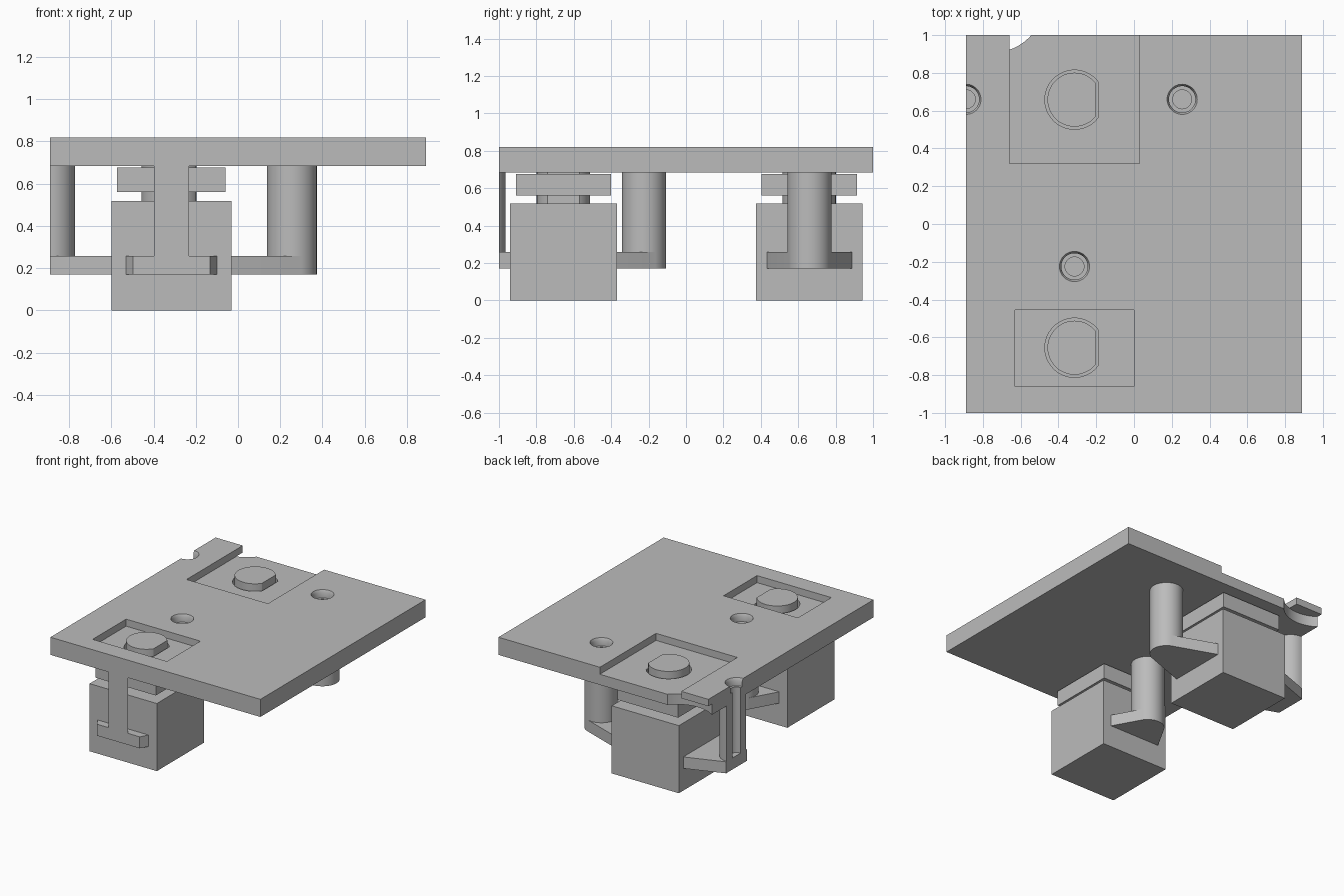
import bpy, bmesh, math
from mathutils import Vector

if "Cube" in bpy.data.objects:
    bpy.data.objects.remove(bpy.data.objects["Cube"], do_unlink=True)

GREY = bpy.data.materials.new("plain_grey")
GREY.use_nodes = True
COLOUR = (0.5, 0.5, 0.5, 1)
GREY.diffuse_color = COLOUR
GREY.node_tree.nodes["Principled BSDF"].inputs["Base Color"].default_value = COLOUR

EDGE_X, EDGE_Y = 0.89, 1.0
PLATE_LOW, PLATE_TOP, FLOOR = 0.684, 0.819, 0.765
FOOT_LOW, FOOT_TOP = 0.17, 0.258
POST_R = 0.118
KEY_X = -0.315


def finish(name, bm):
    bmesh.ops.recalc_face_normals(bm, faces=bm.faces)
    mesh = bpy.data.meshes.new(name)
    bm.to_mesh(mesh)
    bm.free()
    obj = bpy.data.objects.new(name, mesh)
    bpy.context.collection.objects.link(obj)
    mesh.materials.append(GREY)
    return obj


def clip(bm, point, normal):
    """Cut away everything on the normal's side and close the cut."""
    bmesh.ops.bisect_plane(bm, geom=bm.verts[:] + bm.edges[:] + bm.faces[:],
                           plane_co=point, plane_no=normal, clear_outer=True)
    bmesh.ops.holes_fill(bm, edges=[e for e in bm.edges if e.is_boundary])


def clip_to_plate(bm):
    clip(bm, (-EDGE_X, 0, 0), (-1, 0, 0))
    clip(bm, (0, -EDGE_Y, 0), (0, -1, 0))


def box(name, x0, x1, y0, y1, z0, z1):
    bm = bmesh.new()
    bmesh.ops.create_cube(bm, size=1)
    bmesh.ops.scale(bm, vec=(x1 - x0, y1 - y0, z1 - z0), verts=bm.verts)
    bmesh.ops.translate(bm, vec=((x0 + x1) / 2, (y0 + y1) / 2, (z0 + z1) / 2), verts=bm.verts)
    return finish(name, bm)


def cylinder(name, x, y, z0, z1, r, top_r=None, flat=None, trim=False):
    bm = bmesh.new()
    bmesh.ops.create_cone(bm, cap_ends=True, segments=48, radius1=r,
                          radius2=r if top_r is None else top_r, depth=z1 - z0)
    bmesh.ops.translate(bm, vec=(x, y, (z0 + z1) / 2), verts=bm.verts)
    if flat is not None:
        clip(bm, (x + flat, 0, 0), (1, 0, 0))
    if trim:
        clip_to_plate(bm)
    return finish(name, bm)


def foot(name, x, y, direction, reach, half):
    """Wedge that widens from a round post to the side of a block."""
    d = Vector(direction)
    side = Vector((-d.y, d.x))
    centre = Vector((x, y))
    outline = [centre + POST_R * Vector((math.cos(a), math.sin(a)))
               for a in (math.tau * i / 48 for i in range(48))]
    outline += [centre + d * reach + side * half * s for s in (-1, 1)]
    bm = bmesh.new()
    for p in outline:
        for z in (FOOT_LOW, FOOT_TOP):
            bm.verts.new((p.x, p.y, z))
    hull = bmesh.ops.convex_hull(bm, input=bm.verts[:])
    inner = {g for g in hull["geom_interior"] + hull["geom_unused"]
             if isinstance(g, bmesh.types.BMVert)}
    bmesh.ops.delete(bm, geom=list(inner), context="VERTS")
    bmesh.ops.dissolve_limit(bm, angle_limit=0.01, verts=bm.verts, edges=bm.edges)
    clip_to_plate(bm)
    return finish(name, bm)


def cut(target, cutters):
    for c in cutters:
        mod = target.modifiers.new("cut", "BOOLEAN")
        mod.operation, mod.solver, mod.object = "DIFFERENCE", "EXACT", c
        bpy.context.view_layer.update()
        graph = bpy.context.evaluated_depsgraph_get()
        mesh = bpy.data.meshes.new_from_object(target.evaluated_get(graph))
        target.modifiers.clear()
        target.data = mesh
        bpy.data.objects.remove(c, do_unlink=True)


# Posts: name, position, direction to the block, reach, half width of the foot
posts = [
    ("right_post", 0.255, 0.66, (-1, 0), 0.29, 0.23),
    ("left_post", -0.89, 0.66, (1, 0), 0.29, 0.23),
    ("middle_post", KEY_X, -0.225, (0, -1), 0.147, 0.2175),
    ("front_post", KEY_X, -1.084, (0, 1), 0.147, 0.2175),
]
parts = []
plate = box("plate", -EDGE_X, EDGE_X, -EDGE_Y, EDGE_Y, PLATE_LOW, PLATE_TOP)
plate_cutters = [
    box("front_pocket", -0.63, 0.0, -0.86, -0.455, FLOOR, 0.9),
    box("rear_pocket", -0.66, 0.03, 0.32, 1.1, FLOOR, 0.9),
    cylinder("corner_notch", -0.74, 1.17, 0.6, FLOOR + 0.001, 0.26),
]
for name, x, y, direction, reach, half in posts:
    post = cylinder(name, x, y, FOOT_LOW, PLATE_LOW, POST_R, trim=True)
    if name != "front_post":
        cut(post, [cylinder("bore", x, y, FOOT_TOP, 0.75, 0.05)])
        plate_cutters += [
            cylinder("hole", x, y, 0.6, 0.77, 0.05),
            cylinder("counterbore", x, y, 0.76, 0.85, 0.07),
            cylinder("countersink", x, y, 0.80, 0.821, 0.07, 0.081),
        ]
    parts += [post, foot(name + "_foot", x, y, direction, reach, half)]

# Keys: block, square cap and a round button with one flat side
for label, y in (("front", -0.655), ("rear", 0.658)):
    parts += [
        box(label + "_block", -0.6, -0.03, y - 0.285, y + 0.285, 0, 0.518),
        box(label + "_cap", -0.572, -0.06, y - 0.255, y + 0.255, 0.56, 0.676),
        cylinder(label + "_button", KEY_X, y, 0.518, 0.815, 0.143, flat=0.115),
    ]
    plate_cutters.append(cylinder(label + "_opening", KEY_X, y, 0.6, 0.9, 0.157, flat=0.126))
cut(plate, plate_cutters)
parts.append(plate)

# Smooth the round walls, keep the hard edges
bpy.ops.object.select_all(action="DESELECT")
for p in parts:
    p.select_set(True)
bpy.context.view_layer.objects.active = plate
bpy.ops.object.shade_smooth_by_angle(angle=math.radians(30))
